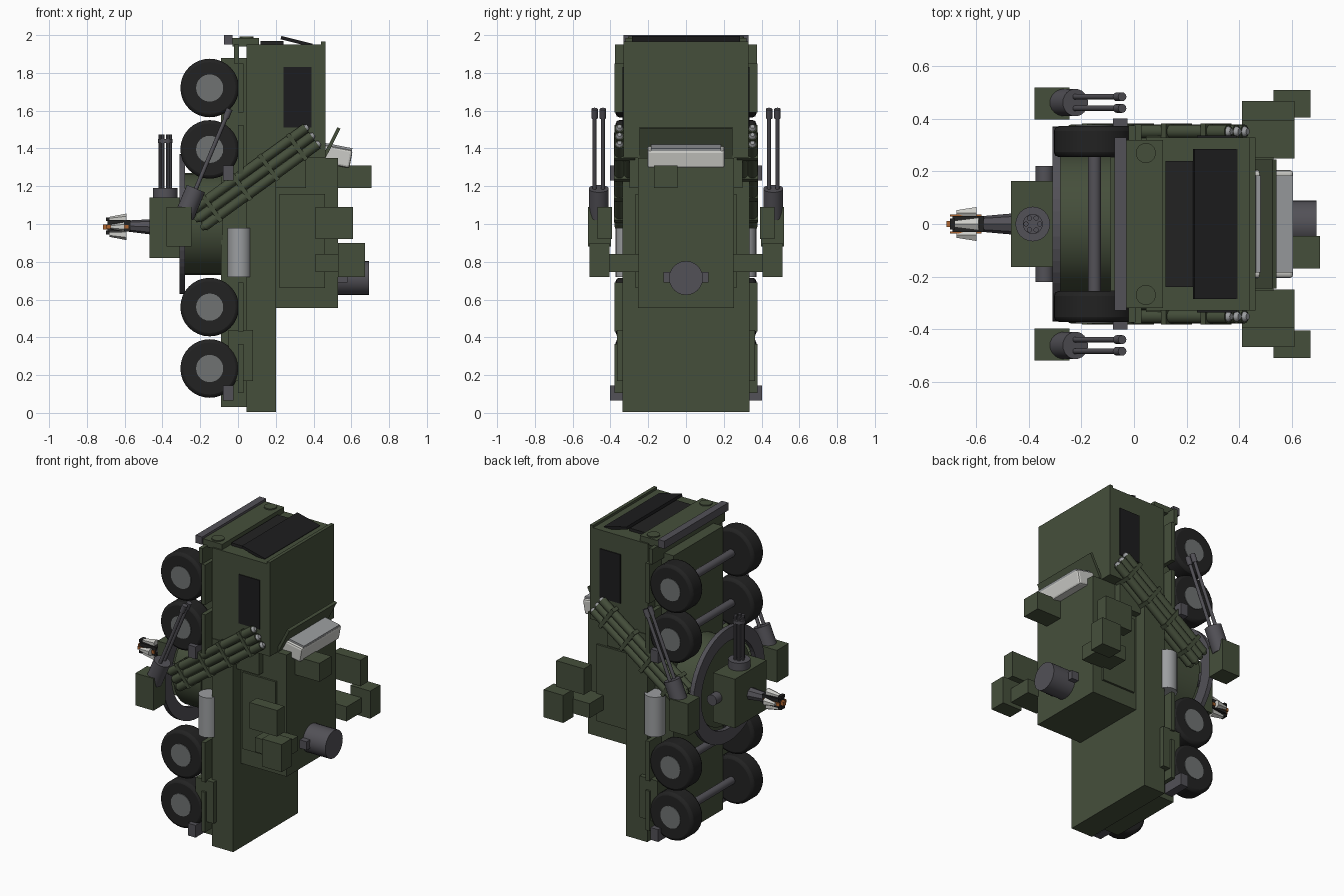
import bpy, math
from mathutils import Vector, Matrix

if "Cube" in bpy.data.objects:
    bpy.data.objects.remove(bpy.data.objects["Cube"])


def material(name, r, g, b):
    m = bpy.data.materials.new(name)
    m.diffuse_color = (r, g, b, 1)
    m.use_nodes = True
    m.node_tree.nodes["Principled BSDF"].inputs["Base Color"].default_value = m.diffuse_color
    return m


GREEN = material("army green", .060, .078, .044)
RUBBER = material("tyre black", .016, .016, .016)
GLASS = material("dark glass", .012, .012, .013)
METAL = material("gun metal", .085, .082, .095)
HUB = material("hub grey", .16, .17, .17)
SILVER = material("tank silver", .33, .34, .35)
WHITE = material("off white", .60, .60, .57)
ORANGE = material("orange", .42, .13, .03)


def finish(o, name, mat, bevel=0, smooth=False):
    o.name = name
    o.data.materials.clear()
    o.data.materials.append(mat)
    if bevel:
        b = o.modifiers.new("bevel", 'BEVEL')
        b.width, b.segments = bevel, 2
        b.limit_method = 'ANGLE'
    if smooth:
        bpy.ops.object.shade_smooth_by_angle(angle=math.radians(35))
    return o


def box(name, x, y, z, mat=GREEN, tilt=0, bevel=0):
    """Box from (min, max) ranges, optionally tilted about y."""
    bpy.ops.mesh.primitive_cube_add(size=1)
    o = bpy.context.object
    o.data.transform(Matrix.Diagonal((x[1] - x[0], y[1] - y[0], z[1] - z[0], 1)))
    o.location = [(a + b) / 2 for a, b in (x, y, z)]
    o.rotation_euler.y = math.radians(tilt)
    return finish(o, name, mat, bevel)


def rod(name, a, b, r, mat=METAL, sides=24, r2=None, bevel=0):
    """Cylinder or cone between two points."""
    a, b = Vector(a), Vector(b)
    bpy.ops.mesh.primitive_cone_add(vertices=sides, radius1=r, radius2=r if r2 is None else r2,
                                    depth=(b - a).length, location=(a + b) / 2)
    o = bpy.context.object
    o.rotation_euler = (b - a).to_track_quat('Z', 'Y').to_euler()
    return finish(o, name, mat, bevel, True)


def span(s, a, b):
    """Mirror a y range to side s."""
    return (a, b) if s > 0 else (-b, -a)


# hull, cab and nose
box("chassis", (-.09, .05), (-.255, .255), (.03, 1.88))
box("bed", (.045, .20), (-.335, .335), (.005, 1.36))
box("cab", (.045, .45), (-.33, .33), (1.35, 1.95))
box("cab_roof", (.44, .462), (-.33, .33), (1.35, 1.965))
box("nose_plate", (-.03, .11), (-.32, .32), (1.94, 1.985))
box("nose_rim", (-.02, .005), (-.375, .375), (1.85, 1.95))
box("bumper", (-.075, -.028), (-.33, .33), (1.95, 2.0), METAL)
box("grille", (.12, .24), (-.24, .24), (1.945, 1.968), RUBBER)
box("windshield", (.225, .395), (-.285, .285), (1.957, 1.975), GLASS, 14)
for s in (-1, 1):
    rod("headlight", (.045, s * .27, 1.98), (.045, s * .27, 1.992), .038, GREEN)
    box("side_window", (.24, .39), span(s, .329, .336), (1.51, 1.83), GLASS)

# wheels, axles and fenders
for z in (1.72, 1.395, .56, .235):
    rod("axle", (-.15, -.27, z), (-.15, .27, z), .025)
    for s in (-1, 1):
        rod("tyre", (-.15, s * .255, z), (-.15, s * .372, z), .155, RUBBER, 32, bevel=.018)
        rod("wheel_hub", (-.15, s * .36, z), (-.15, s * .376, z), .072, HUB)
        box("fender", (.0, .028), span(s, .25, .378), (z - .13, z + .13))

# side fittings
for s in (-1, 1):
    box("side_locker", (-.05, .08), span(s, .25, .365), (.17, .44))
    for z in (.105, 1.27):
        box("side_peg", (-.08, -.025), span(s, .25, .402), (z - .04, z + .04), METAL)
    rod("fuel_tank", (.007, s * .31, .72), (.007, s * .31, .98), .063, SILVER, 20)

# rear superstructure with stowage boxes
box("superstructure", (.19, .53), (-.255, .255), (.555, 1.35))
box("superstructure_neck", (.19, .36), (-.30, .30), (1.19, 1.36))
box("hatch_flap", (.478, .496), (-.245, .245), (1.31, 1.52), GREEN, 27)
box("roof_lamp_box", (.44, .60), (-.205, .205), (1.31, 1.405), WHITE, 11, .012)
box("roof_lamp_visor", (.46, .605), (-.185, .185), (1.395, 1.415), SILVER, 11)
box("roof_block", (.52, .707), (-.17, -.045), (1.19, 1.31))
rod("roof_drum", (.52, 0, .714), (.694, 0, .714), .09, METAL, 24)
box("roof_drum_bracket", (.52, .58), (-.12, .12), (.69, .745), METAL)
for s in (-1, 1):
    box("side_panel", (.22, .46), span(s, .24, .268), (.66, 1.16))
    box("arm_link", (.41, .61), span(s, .25, .41), (.745, .84))
    box("arm_upper_box", (.41, .61), span(s, .392, .468), (.92, 1.09))
    box("arm_outer_box", (.53, .672), span(s, .405, .51), (.72, .90))

# rotating drum and ring under the hull
rod("drum", (-.28, 0, 1.0), (-.08, 0, 1.0), .27, GREEN, 32)
n = 48
verts, faces = [], []
for i in range(n):
    a = 2 * math.pi * i / n
    for r, x in ((.37, -.31), (.37, -.28), (.285, -.28), (.285, -.31)):
        verts.append((x, r * math.cos(a), 1 + r * math.sin(a)))
for i in range(n):
    for k in range(4):
        j, l = (i + 1) % n, (k + 1) % 4
        faces.append((i * 4 + k, i * 4 + l, j * 4 + l, j * 4 + k))
mesh = bpy.data.meshes.new("turntable_ring")
mesh.from_pydata(verts, [], faces)
ring = bpy.data.objects.new("turntable_ring", mesh)
bpy.context.collection.objects.link(ring)
finish(ring, "turntable_ring", METAL)

# central gun head
box("gun_head", (-.468, -.31), (-.163, .163), (.82, 1.14))
rod("gun_trunnion", (-.34, -.22, .99), (-.34, .22, .99), .035)
rod("head_mount", (-.33, 0, 1.0), (-.27, 0, 1.0), .10)
rod("rotary_base", (-.385, 0, 1.13), (-.385, 0, 1.19), .066)
rod("rotary_collar", (-.385, 0, 1.43), (-.385, 0, 1.45), .038)
for i in range(6):
    a = i * math.pi / 3
    x, y = -.385 + .026 * math.cos(a), .026 * math.sin(a)
    rod("rotary_barrel", (x, y, 1.18), (x, y, 1.475), .010, METAL, 10)

# small crest on the gun head
rod("crest_neck", (-.465, 0, .985), (-.60, 0, .99), .040, METAL, 8, .028)
box("crest_core", (-.69, -.57), (-.03, .03), (.96, 1.02), RUBBER)
box("crest_stripe", (-.714, -.575), (-.012, .012), (.972, .998), ORANGE)
for s in (-1, 1):
    box("crest_stripe_side", (-.70, -.58), span(s, .028, .036), (.975, .995), ORANGE)
    rod("crest_cheek", (-.60, s * .042, .985), (-.675, s * .042, .985), .026, WHITE, 6, .012)
    rod("crest_fin", (-.59, 0, .985 + s * .042), (-.68, 0, .985 + s * .038), .028, WHITE, 6, .015)
    box("crest_tip", (-.70, -.68), (-.02, .02), (.98 + s * .035, 1.0 + s * .035), RUBBER)

# twin gun pods on both sides
d = Vector((.389, 0, .921))
for s in (-1, 1):
    box("gun_pod", (-.378, -.246), span(s, .398, .52), (.88, 1.09))
    p = Vector((-.285, s * .462, 1.04))
    rod("twin_gun_base", p, p + d * .16, .052)
    for dy in (-.022, .022):
        q = p + Vector((0, dy, 0))
        rod("twin_gun_barrel", q + d * .1, q + d * .60, .011, METAL, 12)
        rod("twin_gun_muzzle", q + d * .565, q + d * .618, .017, METAL, 12)

# slanted rocket tube bundles on both sides
a, b = Vector((-.21, 0, 1.03)), Vector((.39, 0, 1.465))
axis = (b - a).normalized()
perp = Vector((-axis.z, 0, axis.x))
for s in (-1, 1):
    for row in (-1, 0, 1):
        for y in (.302, .352):
            off = perp * row * .053 + Vector((0, s * y, 0))
            rod("rocket_tube", a + off, b + off, .026, GREEN, 16)
            rod("rocket_tip", b + off, b + off + axis * .015, .020, SILVER, 16, .012)
            rod("rocket_tail", a + off, a + off - axis * .02, .022, GREEN, 16, .012)
    for t in (.12, .38, .62, .87):
        c = a.lerp(b, t)
        box("tube_clamp", (c.x - .012, c.x + .012), span(s, .27, .382), (c.z - .084, c.z + .084),
            GREEN, -math.degrees(math.atan2(axis.z, axis.x)))
